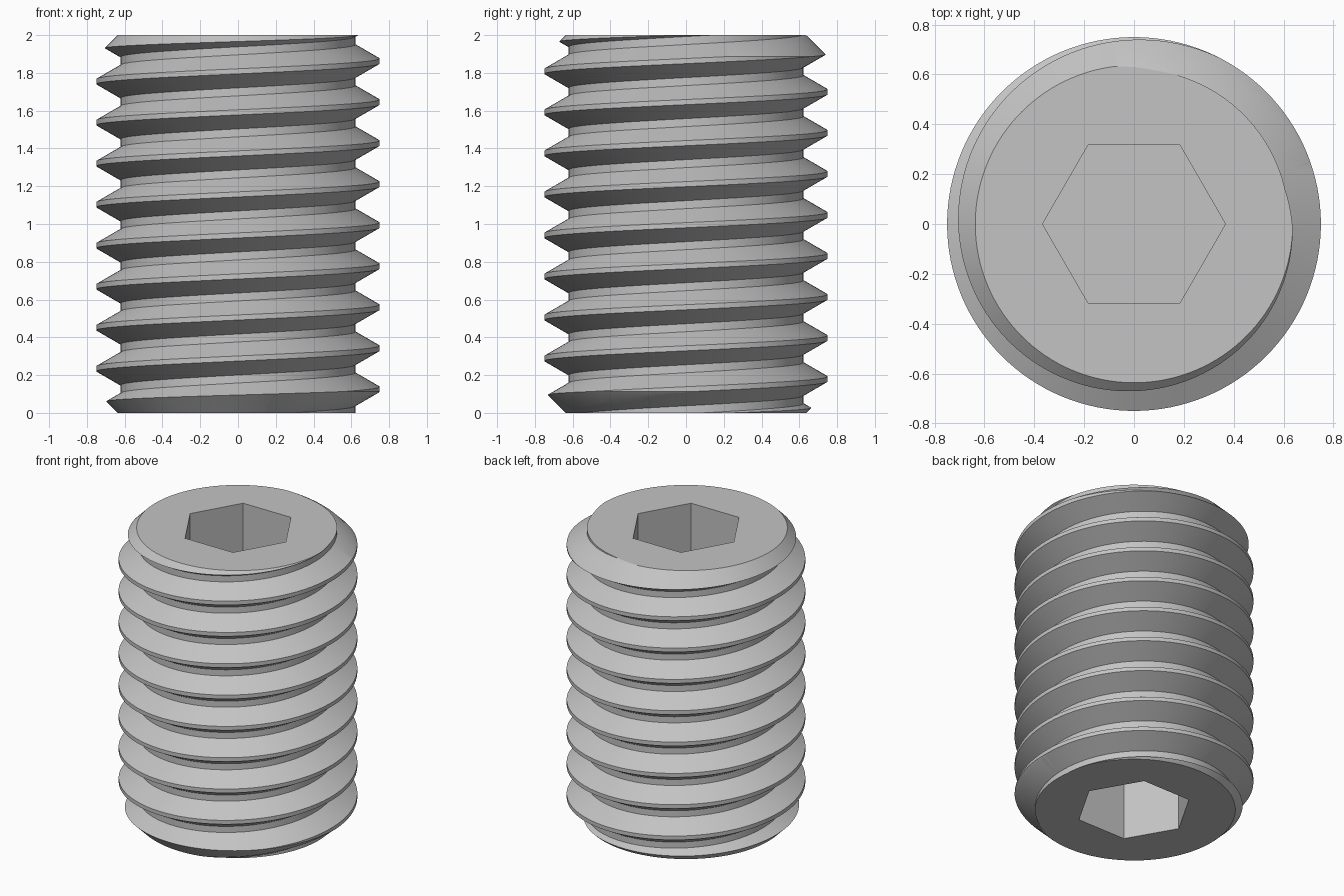
import bpy
import bmesh
from math import cos, sin, tan, pi, radians

cube = bpy.data.objects.get("Cube")
if cube:
    bpy.data.objects.remove(cube, do_unlink=True)

SEGMENTS = 128
PITCH = 0.2172
CREST_R, ROOT_R = 0.75, 0.622
CREST_FLAT = PITCH / 8
END_R = 0.637
CREST_START = 0.125 - 2 * PITCH   # crest height at angle zero, below the blank
TURNS = 13
HEX_R, HEX_DEPTH = 0.367, 0.5

steel = bpy.data.materials.new("grey steel")
steel.use_nodes = True
colour = (0.55, 0.55, 0.55, 1)
steel.diffuse_color = colour
steel.node_tree.nodes["Principled BSDF"].inputs["Base Color"].default_value = colour


def make_object(name, bm):
    bmesh.ops.recalc_face_normals(bm, faces=bm.faces[:])
    mesh = bpy.data.meshes.new(name)
    bm.to_mesh(mesh)
    bm.free()
    mesh.materials.append(steel)
    obj = bpy.data.objects.new(name, mesh)
    bpy.context.collection.objects.link(obj)
    return obj


def helical_thread():
    """Closed right-hand threaded rod, longer than the finished screw."""
    bm = bmesh.new()
    flank = (CREST_R - ROOT_R) * tan(radians(30))
    half = CREST_FLAT / 2
    profile = [(ROOT_R, -half - flank), (CREST_R, -half),
               (CREST_R, half), (ROOT_R, half + flank)]
    steps = []
    for i in range(TURNS * SEGMENTS + 1):
        a = 2 * pi * i / SEGMENTS
        z = CREST_START + PITCH * i / SEGMENTS
        steps.append([bm.verts.new((r * cos(a), r * sin(a), z + dz)) for r, dz in profile])
    for i in range(len(steps) - 1):
        here, after = steps[i], steps[i + 1]
        for k in range(3):
            bm.faces.new((here[k], after[k], after[k + 1], here[k + 1]))
        # root strip joins each turn to the one above
        if i + 1 + SEGMENTS < len(steps):
            bm.faces.new((here[3], after[3], steps[i + 1 + SEGMENTS][0], steps[i + SEGMENTS][0]))
    # open ends closed by fans to the axis
    low = bm.verts.new((0, 0, -1))
    high = bm.verts.new((0, 0, 3.5))
    for edge in [e for e in bm.edges if e.is_boundary]:
        tip = low if sum(v.co.z for v in edge.verts) < 2 else high
        bm.faces.new((edge.verts[0], edge.verts[1], tip))
    return make_object("threaded_screw", bm)


def turned_solid(name, profile, sides):
    """Closed solid from (radius, height) pairs, with a corner on the x axis."""
    bm = bmesh.new()
    angles = [2 * pi * i / sides for i in range(sides)]
    rings = [[bm.verts.new((r * cos(a), r * sin(a), z)) for a in angles] for r, z in profile]
    for low, high in zip(rings, rings[1:]):
        for i in range(sides):
            j = (i + 1) % sides
            bm.faces.new((low[i], low[j], high[j], high[i]))
    bm.faces.new(rings[0])
    bm.faces.new(rings[-1])
    return make_object(name, bm)


def hex_cutter(name, z):
    return turned_solid(name, [(HEX_R, z - HEX_DEPTH), (HEX_R, z + HEX_DEPTH)], 6)


# threaded rod, trimmed by a blank with 45 degree ends, then socketed
screw = helical_thread()
blank = turned_solid("blank_cutter", [(END_R, 0), (END_R + 0.2, 0.2),
                                      (END_R + 0.2, 1.8), (END_R, 2)], SEGMENTS)
cutters = [(blank, 'INTERSECT'),
           (hex_cutter("top_socket_cutter", 2), 'DIFFERENCE'),
           (hex_cutter("bottom_socket_cutter", 0), 'DIFFERENCE')]
for cutter, operation in cutters:
    mod = screw.modifiers.new(cutter.name, 'BOOLEAN')
    mod.operation = operation
    mod.solver = 'EXACT'
    mod.object = cutter
    cutter.hide_render = True

# bake the cuts, then discard the cutters
graph = bpy.context.evaluated_depsgraph_get()
finished = bpy.data.meshes.new_from_object(screw.evaluated_get(graph))
screw.modifiers.clear()
screw.data = finished
finished.materials.clear()
finished.materials.append(steel)
for cutter, _ in cutters:
    bpy.data.objects.remove(cutter, do_unlink=True)

bpy.ops.object.select_all(action='DESELECT')
screw.select_set(True)
bpy.context.view_layer.objects.active = screw
bpy.ops.object.shade_smooth_by_angle(angle=radians(25))
